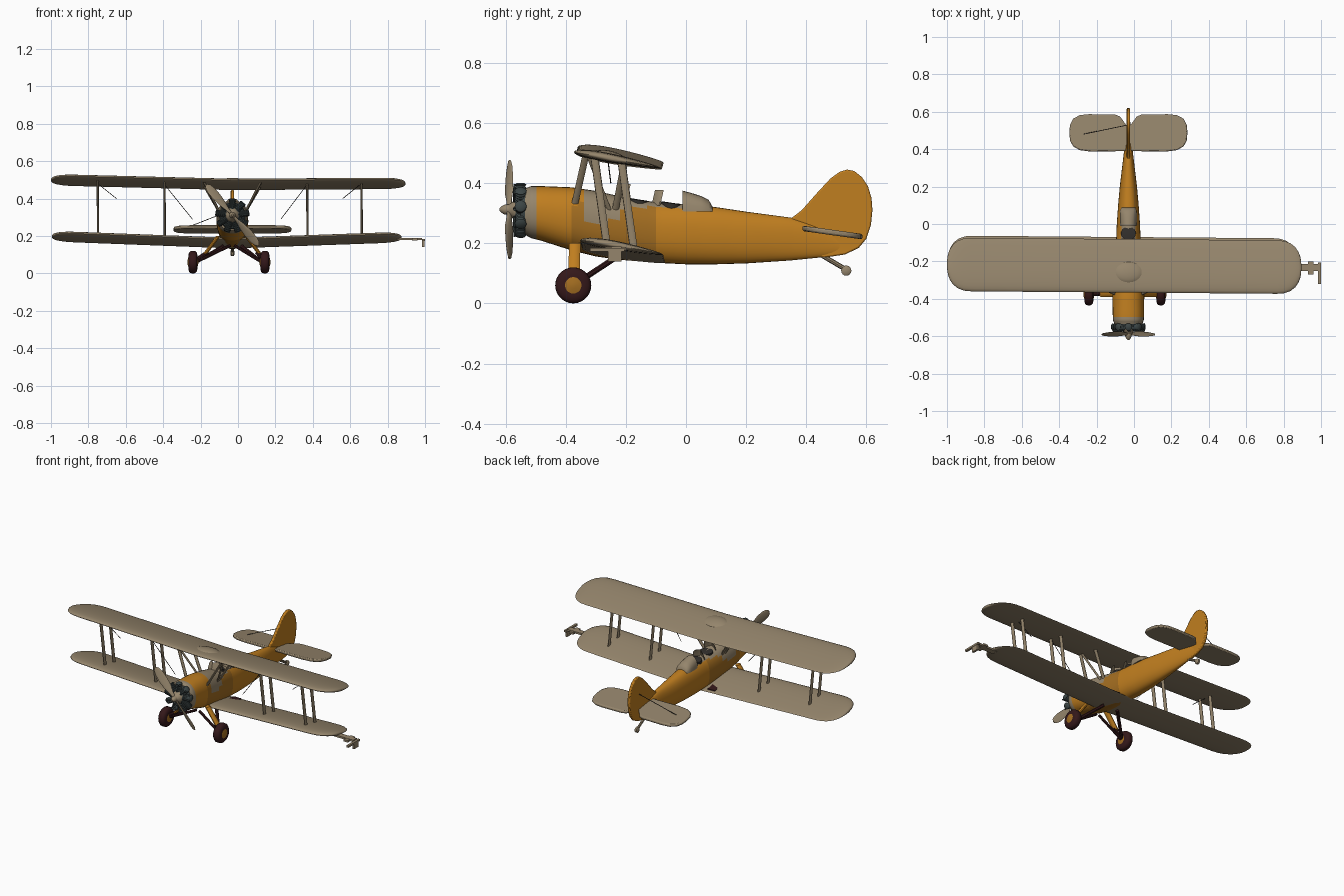
import bpy, bmesh, math
from math import sin, cos, pi, radians
from mathutils import Vector, Matrix

if "Cube" in bpy.data.objects:
    bpy.data.objects.remove(bpy.data.objects["Cube"])

CX = -0.03  # fuselage centre line


def material(name, rgb):
    m = bpy.data.materials.new(name)
    m.diffuse_color = (*rgb, 1)
    m.use_nodes = True
    m.node_tree.nodes["Principled BSDF"].inputs["Base Color"].default_value = m.diffuse_color
    return m


TAN = material("tan_fabric", (0.30, 0.235, 0.15))
ORANGE = material("orange_paint", (0.53, 0.21, 0.014))
OCHRE = material("ochre_paint", (0.37, 0.155, 0.015))
MAROON = material("dark_maroon", (0.034, 0.009, 0.010))
ENGINE = material("engine_grey", (0.045, 0.06, 0.06))
DARK = material("dark_wire", (0.03, 0.027, 0.024))


def build(name, mat, lofts, xform=None):
    """One object from lists of rings; every ring list is skinned and capped."""
    bm = bmesh.new()
    for rings in lofts:
        vs = [[bm.verts.new(p) for p in r] for r in rings]
        n = len(vs[0])
        for a, b in zip(vs, vs[1:]):
            for i in range(n):
                j = (i + 1) % n
                bm.faces.new((a[i], a[j], b[j], b[i]))
        bm.faces.new(vs[0])
        bm.faces.new(vs[-1])
    if xform:
        bm.transform(xform)
    bmesh.ops.recalc_face_normals(bm, faces=bm.faces)
    me = bpy.data.meshes.new(name)
    bm.to_mesh(me)
    bm.free()
    me.materials.append(mat)
    ob = bpy.data.objects.new(name, me)
    bpy.context.collection.objects.link(ob)
    return ob


def lathe(a, b, stations, n=20):
    """Round rings along a->b; stations are (fraction, radius)."""
    a, b = Vector(a), Vector(b)
    q = (b - a).to_track_quat('Z', 'Y')
    return [[a.lerp(b, f) + q @ Vector((r * cos(2 * pi * i / n), r * sin(2 * pi * i / n), 0))
             for i in range(n)] for f, r in stations]


def rod(a, b, r, n=8):
    return lathe(a, b, [(0, r), (1, r)], n)


def strut(a, b, rx=0.006, ry=0.013, n=10):
    """Streamlined upright strut with level ends."""
    return [[Vector(p) + Vector((rx * cos(2 * pi * i / n), ry * sin(2 * pi * i / n), 0))
             for i in range(n)] for p in (a, b)]


def box(x0, x1, y0, y1, z0, z1):
    return [[(x0, y0, z), (x1, y0, z), (x1, y1, z), (x0, y1, z)] for z in (z0, z1)]


# Wings: airfoil sections with rounded tips, slight dihedral and incidence
def wing(name, xl, xr, yc, half, zl, zc, zr, slope):
    ts = [0.999, 0.985, 0.95, 0.88, 0.75, 0.55, 0.3, 0]
    tip = 0.13
    st = [(xl + tip * (1 - t), t) for t in ts] + [(CX, 0)] + [(xr - tip * (1 - t), t) for t in ts[::-1]]
    rings = []
    for x, t in st:
        k = (1 - t ** 2.4) ** (1 / 2.4)
        z0 = zc + (zl - zc) * (x - CX) / (xl - CX) if x < CX else zc + (zr - zc) * (x - CX) / (xr - CX)
        y0 = yc - 0.008 * x
        ring = []
        for i in range(28):
            a = 2 * pi * i / 28
            dy = -half * k * cos(a)
            th = 0.017 * k ** 0.6 * sin(a) * (1 + 0.4 * cos(a)) * (1 if sin(a) > 0 else 0.7)
            ring.append((x, y0 + dy, z0 + th - slope * dy))
        rings.append(ring)
    return build(name, TAN, [rings])


wing("upper_wing", -1.0, 0.895, -0.224, 0.143, 0.497, 0.472, 0.478, 0.18)
wing("lower_wing", -0.995, 0.875, -0.208, 0.138, 0.195, 0.158, 0.19, 0.17)

# Fuel tank hump on the upper wing
build("wing_tank_hump", TAN, [[[(CX + 0.085 * cos(s) * cos(a), -0.26 + 0.062 * cos(s) * sin(a),
                                 0.483 + 0.026 * sin(s) - 0.15 * 0.062 * cos(s) * sin(a))
                                for a in [2 * pi * i / 24 for i in range(24)]]
                               for s in [0, 0.3, 0.6, 0.95, 1.25, 1.5]]])

# Fuselage: superellipse sections (y, half width, top, bottom)
SEC = [(-0.535, .074, .382, .228), (-0.515, .082, .390, .217), (-0.48, .084, .390, .208),
       (-0.38, .085, .386, .176), (-0.30, .081, .374, .156), (-0.22, .076, .356, .145),
       (-0.10, .066, .336, .135), (0.0, .062, .330, .130), (0.10, .055, .320, .130),
       (0.20, .046, .305, .133), (0.35, .028, .285, .143), (0.46, .015, .25, .154), (0.52, .008, .215, .165)]
rings = []
for s, e in zip(SEC, SEC[1:] + [SEC[-1]]):
    for k in range(4 if e is not s else 1):
        y, w, zt, zb = [p + (q - p) * k / 4 for p, q in zip(s, e)]
        r = []
        for i in range(32):
            c, sn = cos(2 * pi * i / 32), sin(2 * pi * i / 32)
            r.append((CX + w * math.copysign(abs(c) ** 0.88, c), y,
                      (zt + zb) / 2 + (zt - zb) / 2 * math.copysign(abs(sn) ** 0.88, sn)))
        rings.append(r)
body = build("fuselage", ORANGE, [rings])
body.data.materials.append(TAN)
body.data.materials.append(OCHRE)
for p in body.data.polygons:
    y, z = p.center.y, p.center.z
    if y < -0.495 or (-0.33 < y < -0.22 and z > 0.27) or (-0.22 <= y < -0.01 and z > 0.318):
        p.material_index = 1
    elif -0.39 < y < -0.10 and z < 0.33:
        p.material_index = 2

# Cockpit openings, windshields and rear fairing
for nm, y, z in (("front_cockpit", -0.16, 0.343), ("rear_cockpit", -0.05, 0.332)):
    build(nm, DARK, [[[(CX + r * 0.04 * cos(a), y + r * 0.036 * sin(a), z + h - 0.15 * r * 0.036 * sin(a))
                       for a in [2 * pi * i / 20 for i in range(20)]] for r, h in ((1, -0.02), (1, 0.001), (.8, .003))]])
for nm, y, z in (("front_windshield", -0.215, 0.345), ("rear_windshield", -0.105, 0.325)):
    build(nm, TAN, [[[(CX + w * c, y + dy + d + 0.015 * abs(c), z + h) for d, c in
                      ((0, -1), (-0.008, -.5), (-0.01, 0), (-0.008, .5), (0, 1),
                       (0.004, 1), (-0.004, .5), (-0.006, 0), (-0.004, -.5), (0.004, -1))]
                     for w, dy, h in ((0.042, 0, 0), (0.036, 0.008, 0.035), (0.022, 0.012, 0.052))]])
build("headrest_fairing", TAN, [[[(CX + w * cos(pi * i / 12), y, 0.305 + (zt - 0.305) * sin(pi * i / 12) ** 0.8)
                                  for i in range(13)]
                                 for y, w, zt in ((-0.012, .044, .375), (0.015, .046, .368), (0.05, .046, .357),
                                                  (0.075, .044, .345), (0.088, .036, .322))]])


# Tail surfaces: bevelled flat plates
def plate(name, mat, lower, upper, bevel):
    ob = build(name, mat, [[lower, upper]])
    m = ob.modifiers.new("edge", 'BEVEL')
    m.width, m.segments, m.limit_method, m.angle_limit = bevel, 2, 'ANGLE', radians(60)
    return ob


FIN = [(.30, .27), (.35, .283), (.385, .31), (.44, .372), (.48, .415), (.51, .437), (.535, .445), (.56, .44),
       (.585, .42), (.605, .39), (.617, .35), (.62, .31), (.615, .26), (.60, .215), (.575, .185), (.53, .163),
       (.46, .152), (.38, .17)]
plate("fin_and_rudder", ORANGE, [(CX - 0.009, y, z) for y, z in FIN], [(CX + 0.009, y, z) for y, z in FIN], 0.005)
HALF = [(0, .39), (.2, .387), (.26, .395), (.295, .415), (.312, .445), (.316, .49), (.312, .53), (.295, .563),
        (.26, .582), (.21, .587), (.07, .585), (.045, .575), (.012, .53)]
OUT = HALF + [(-x, y) for x, y in HALF[:0:-1]]
plate("tailplane", TAN, *[[(CX + x, y, 0.236 - 0.14 * (y - 0.485) + h) for x, y in OUT] for h in (-0.009, 0.009)], 0.006)

# Radial engine: finned cylinders, backing disc and nose case
lofts = [lathe((CX, -0.535, .308), (CX, -0.55, .308), [(0, .072), (1, .066)])]
for k in range(9):
    a = 2 * pi * k / 9
    d = Vector((sin(a), 0, cos(a)))
    o = Vector((CX, -0.55, 0.308))
    lofts.append(lathe(o + d * 0.03, o + d * 0.092,
                       [(j / 12, 0.02 if j % 2 else 0.016) for j in range(12)] + [(1, 0.013)], 10))
    s = Vector((cos(a), 0, -sin(a))) * 0.012
    lofts.append(rod(o + Vector((0, -0.022, 0)) + d * 0.04, o + s + Vector((0, -0.02, 0)) + d * 0.088, 0.004, 6))
build("radial_engine", ENGINE, lofts)
build("engine_nose_case", TAN, [lathe((CX, -0.54, .31), (CX, -0.595, .31),
                                      [(0, .042), (.4, .04), (.7, .026), (1, .014)])])

# Propeller: two twisted blades and hub
lofts = []
for flip in (0, pi):
    rot = Matrix.Rotation(-0.71 + flip, 3, 'Y')
    blade = []
    for r, w, tw in ((.012, .009, 50), (.04, .012, 45), (.08, .022, 38), (.13, .026, 30),
                     (.175, .024, 25), (.2, .017, 22), (.213, .006, 20)):
        ct, st = cos(radians(tw)), sin(radians(tw))
        ring = []
        for i in range(12):
            u, v = w * cos(pi * i / 6), 0.006 * (1 - r * 2.5) * sin(pi * i / 6)
            ring.append(rot @ Vector((u * ct - v * st, u * st + v * ct, r)) + Vector((CX, -0.588, .312)))
        blade.append(ring)
    lofts.append(blade)
lofts.append(lathe((CX, -0.575, .312), (CX, -0.62, .312), [(0, .017), (.6, .017), (.85, .011), (1, .005)]))
build("propeller", TAN, lofts)

# Interplane and cabane struts
lofts = []
for x, dz in ((-0.75, 0.015), (-0.393, 0.005), (0.37, 0), (0.66, 0.005)):
    zl = 0.158 + 0.03 * abs(x)
    lofts.append(strut((x, -0.305, 0.485 + dz), (x + 0.002, -0.262, zl + 0.01)))
    lofts.append(strut((x, -0.215, 0.468 + dz), (x + 0.002, -0.172, zl - 0.005)))
build("interplane_struts", TAN, lofts)
lofts = []
for s in (-1, 1):
    lofts.append(strut((CX + s * 0.15, -0.335, .485), (CX + s * 0.07, -0.37, .33), 0.007, 0.012))
    lofts.append(strut((CX + s * 0.15, -0.205, .465), (CX + s * 0.06, -0.235, .31), 0.007, 0.012))
    lofts.append(strut((CX + s * 0.15, -0.32, .48), (CX + s * 0.065, -0.255, .31), 0.005, 0.008))
build("cabane_struts", TAN, lofts)

# Rigging wires
lofts = []
for a, b in ((-0.393, -0.75), (0.37, 0.66)):
    lofts.append(rod((b, -0.26, .48), (b + (0.1 if b < 0 else -0.1), -0.25, .40), 0.0018, 5))
    lofts.append(rod((a, -0.3, .475), (a * 0.62, -0.28, .29), 0.0018, 5))
lofts.append(rod((CX - 0.24, .48, .246), (CX, .53, .34), 0.002, 5))
build("rigging_wires", DARK, lofts)

# Landing gear
for side, wx, s in (("left", -0.241, -1), ("right", 0.144, 1)):
    c = Vector((wx, -0.375, 0.06))
    ax = Vector((0.024, 0, 0))
    build(side + "_tyre", MAROON, [lathe(c - ax, c + ax, [(0, .034), (.05, .05), (.25, .059), (.5, .06),
                                                          (.75, .059), (.95, .05), (1, .034)], 28)])
    build(side + "_wheel_hub", OCHRE, [lathe(c - ax * 1.2, c + ax * 1.2, [(0, .01), (.1, .031), (.9, .031), (1, .01)], 20)])
    build(side + "_gear_leg", ORANGE, [strut((CX + s * 0.075, -0.37, .20), (CX + s * 0.145, -0.372, .105), .012, .02)])
    build(side + "_gear_braces", MAROON, [rod((CX + s * 0.01, -0.36, .15), (wx - s * 0.02, -0.375, .062), .008),
                                          rod((CX + s * 0.05, -0.245, .145), (wx - s * 0.02, -0.372, .062), .01),
                                          rod((CX + s * 0.13, -0.372, .115), (wx, -0.375, .06), .011)])
    # Dark walkway at the wing root
    x = CX + s * 0.088
    build(side + "_root_walkway", MAROON, [[[(x + dx, y, .172 - 0.17 * (y + 0.208) + h) for dx, y in
                                             ((-.025, -.16), (.025, -.16), (.025, -.085), (-.025, -.085))]
                                            for h in (-.008, 0)]])

# Tail wheel
build("tail_wheel_strut", TAN, [rod((CX, .455, .158), (CX, .533, .112), .008)])
build("tail_wheel", TAN, [lathe((CX - .01, .533, .109), (CX + .01, .533, .109),
                                [(0, .011), (.2, .017), (.8, .017), (1, .011)], 16)])

# Sensor arm on the right lower wing tip
build("wingtip_arm", TAN, [box(.85, .985, -.25, -.215, .178, .190), box(.93, .96, -.27, -.2, .176, .188),
                           box(.985, 1.0, -.32, -.205, .172, .184), box(.985, .998, -.26, -.215, .14, .176)])

# Smooth shading with sharp edges kept
bpy.ops.object.select_all(action='SELECT')
bpy.context.view_layer.objects.active = body
bpy.ops.object.shade_smooth_by_angle(angle=radians(40))
